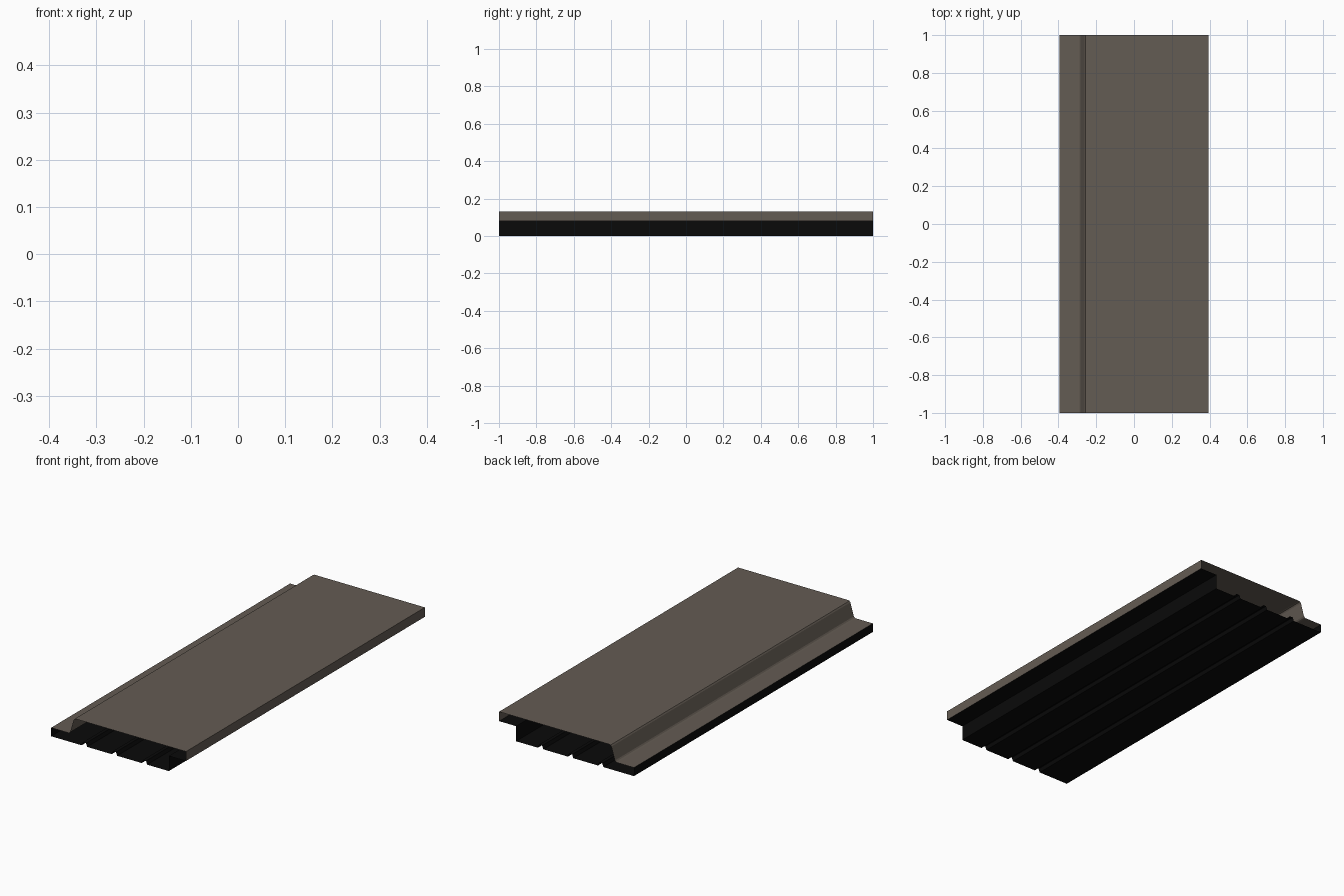
import bpy

if "Cube" in bpy.data.objects:
    bpy.data.objects.remove(bpy.data.objects["Cube"])


def material(name, rgb):
    m = bpy.data.materials.new(name)
    m.diffuse_color = (*rgb, 1)
    m.use_nodes = True
    m.node_tree.nodes["Principled BSDF"].inputs["Base Color"].default_value = m.diffuse_color
    return m


def sheet(name, profile, mat):
    """Extrude an open (x, z) profile along y, leaving the ends open."""
    verts = [(x, y, z) for x, z in profile for y in (-1, 1)]
    faces = [(2*i, 2*i + 1, 2*i + 3, 2*i + 2) for i in range(len(profile) - 1)]
    me = bpy.data.meshes.new(name)
    me.from_pydata(verts, [], faces)
    me.materials.append(mat)
    ob = bpy.data.objects.new(name, me)
    bpy.context.collection.objects.link(ob)
    # profiles run clockwise seen from the front, so normals must face outward
    me.flip_normals()
    return ob


brown = material("brown_coating", (0.127, 0.106, 0.087))
black = material("black_backing", (0.003, 0.003, 0.003))

# Outer skin: low flange, softened slope, flat face, right edge
sheet("outer_skin", [(-0.395, 0.045), (-0.295, 0.045), (-0.288, 0.047),
                     (-0.283, 0.053), (-0.263, 0.121), (-0.258, 0.128),
                     (-0.252, 0.13), (0.395, 0.13), (0.395, 0.08)], brown)

# Backing: step under the overhang, then grooved underside, then left edge
back = [(0.395, 0.08), (0.295, 0.08), (0.295, 0.0)]
for gx in (0.152, -0.024, -0.2):
    back += [(gx + 0.016, 0), (gx + 0.009, 0.018),
             (gx - 0.009, 0.018), (gx - 0.016, 0)]
back += [(-0.395, 0.0), (-0.395, 0.045)]
sheet("backing", back, black)
